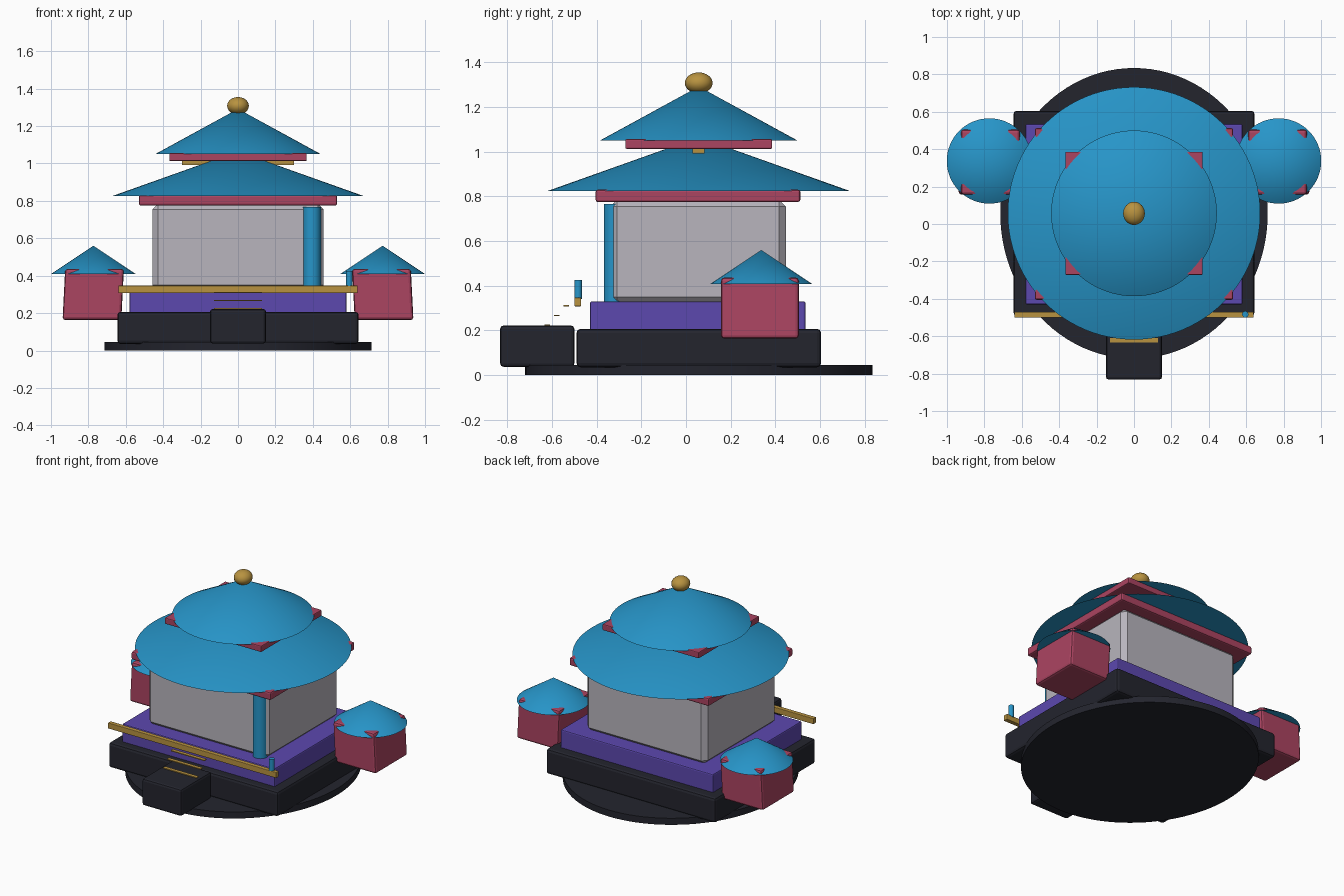
import bpy, math

if "Cube" in bpy.data.objects:
    bpy.data.objects.remove(bpy.data.objects["Cube"], do_unlink=True)


def material(name, rgb):
    mat = bpy.data.materials.new(name)
    mat.use_nodes = True
    mat.diffuse_color = (*rgb, 1)
    mat.node_tree.nodes["Principled BSDF"].inputs["Base Color"].default_value = (*rgb, 1)
    return mat


DARK = material("dark stone", (0.017, 0.018, 0.027))
PURPLE = material("purple", (0.107, 0.065, 0.43))
GREY = material("pale grey", (0.48, 0.46, 0.51))
PINK = material("raspberry", (0.41, 0.058, 0.12))
BLUE = material("roof blue", (0.02, 0.30, 0.58))
GOLD = material("gold", (0.48, 0.29, 0.051))
MID = 0.057  # depth of the tower axis


def finish(name, mat, smooth=True):
    ob = bpy.context.object
    ob.name = ob.data.name = name
    ob.data.materials.append(mat)
    if smooth:
        bpy.ops.object.shade_smooth_by_angle(angle=math.radians(35))
    return ob


def box(name, mat, x, y, z, bevel=0.0, segments=2):
    """Box from (min, max) ranges, with an optional rounded edge."""
    spans = (x, y, z)
    bpy.ops.mesh.primitive_cube_add(size=1, location=[(a + b) / 2 for a, b in spans])
    ob = finish(name, mat, smooth=False)
    for v in ob.data.vertices:
        for i, (a, b) in enumerate(spans):
            v.co[i] *= b - a
    if bevel:
        mod = ob.modifiers.new("Soft edges", "BEVEL")
        mod.width, mod.segments = bevel, segments
    return ob


def cone(name, mat, x, y, z, radius, top, sides=64):
    bpy.ops.mesh.primitive_cone_add(vertices=sides, radius1=radius, radius2=0,
                                    depth=top - z, location=(x, y, (z + top) / 2))
    return finish(name, mat)


def cylinder(name, mat, x, y, z, radius, top, sides=32):
    bpy.ops.mesh.primitive_cylinder_add(vertices=sides, radius=radius, depth=top - z,
                                        location=(x, y, (z + top) / 2))
    return finish(name, mat)


# Ground disc and stepped platform
disc = cylinder("ground_disc", DARK, 0, MID, 0, 1, 0.045, 96)
disc.scale = (0.715, 0.777, 1)
box("stone_platform", DARK, (-0.645, 0.645), (-0.49, 0.605), (0.035, 0.207), 0.018)
box("purple_platform", PURPLE, (-0.58, 0.58), (-0.43, 0.535), (0.19, 0.33), 0.008)

# Entrance block with thin treads rising to the platform
box("entrance_block", DARK, (-0.15, 0.15), (-0.832, -0.5), (0.037, 0.222), 0.015)
for i in range(3):
    y, z = -0.622 + 0.043 * i, 0.224 + 0.043 * i
    box(f"tread_{i + 1}", GOLD, (-0.128, 0.128), (y - 0.012, y + 0.012), (z - 0.003, z + 0.003))

# Front rail and its post
box("front_rail", GOLD, (-0.64, 0.64), (-0.5, -0.47), (0.308, 0.347), 0.003)
cylinder("rail_post", BLUE, 0.595, -0.483, 0.34, 0.017, 0.425, 24)

# Hall and corner column
box("hall_walls", GREY, (-0.458, 0.458), (-0.34, 0.447), (0.32, 0.785), 0.03, 1)
cylinder("corner_column", BLUE, 0.395, -0.32, 0.325, 0.048, 0.767)

# Two tiers of roof
box("lower_eaves", PINK, (-0.53, 0.53), (-0.405, 0.512), (0.775, 0.83), 0.01)
cone("lower_roof", BLUE, 0, MID, 0.825, 0.675, 1.065, 96)
box("gold_beam", GOLD, (-0.3, 0.3), (0.028, 0.082), (0.992, 1.016))
box("upper_eaves", PINK, (-0.367, 0.367), (-0.272, 0.386), (1.013, 1.056), 0.006)
cone("upper_roof", BLUE, 0, MID, 1.05, 0.443, 1.292, 96)
bpy.ops.mesh.primitive_uv_sphere_add(segments=32, ring_count=16, radius=1, location=(0, MID, 1.308))
finial = finish("roof_finial", GOLD)
finial.scale = (0.058, 0.062, 0.047)

# Side lanterns, leaning outward a little at the bottom
for side, label in ((1, "left"), (-1, "right")):
    cx = 0.767 * side
    body = box(f"{label}_lantern_body", PINK, (cx - 0.157, cx + 0.157), (0.157, 0.505),
               (0.163, 0.437), 0.015)
    for v in body.data.vertices:
        if v.co.z < 0:
            v.co.x += 0.014 * side
    cone(f"{label}_lantern_roof", BLUE, 0.773 * side, 0.337, 0.408, 0.228, 0.56)
